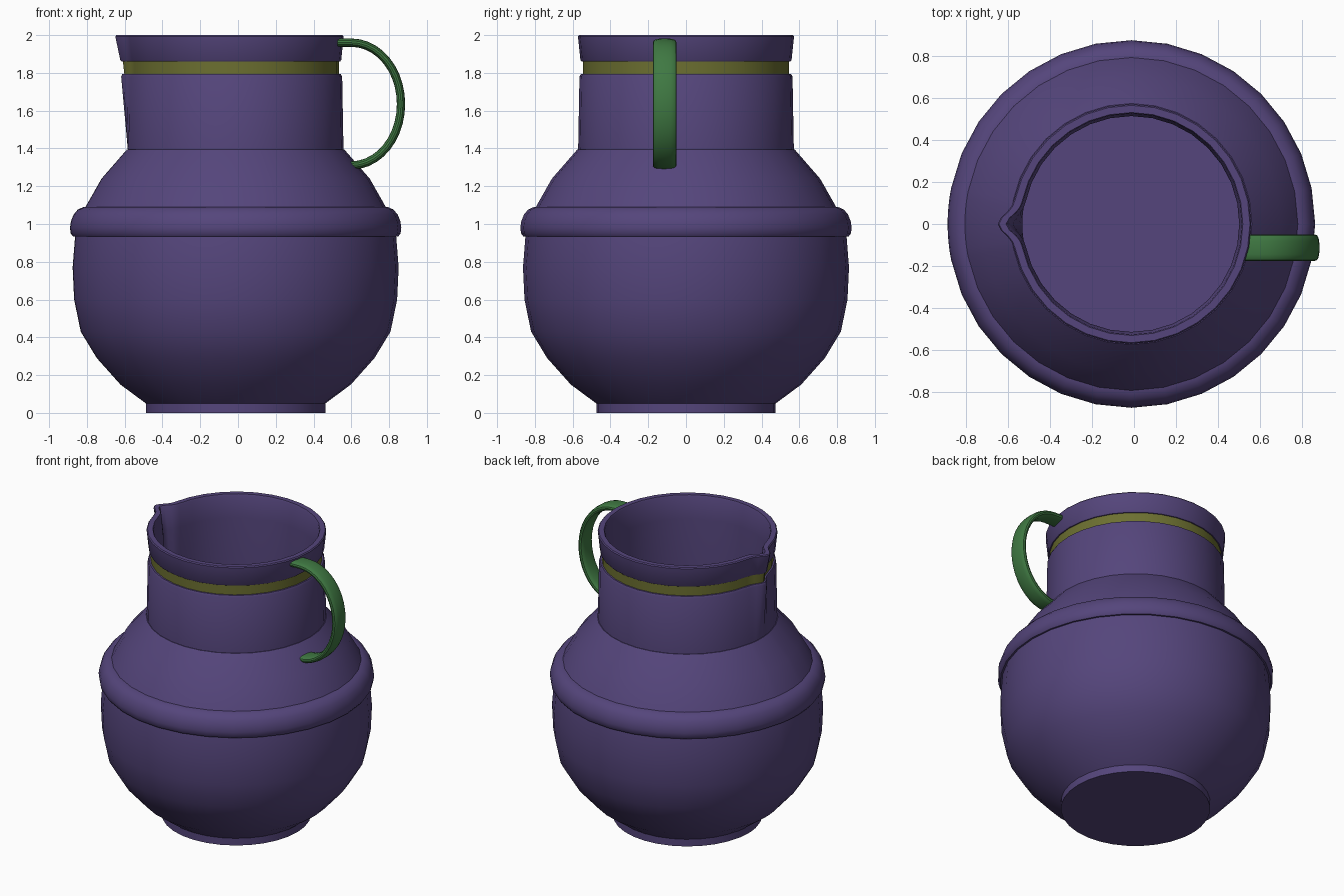
import bpy, bmesh, math

if "Cube" in bpy.data.objects:
    bpy.data.objects.remove(bpy.data.objects["Cube"])

CX = -0.0125  # jug axis


def material(name, rgb):
    m = bpy.data.materials.new(name)
    m.diffuse_color = (*rgb, 1)
    m.use_nodes = True
    m.node_tree.nodes["Principled BSDF"].inputs["Base Color"].default_value = m.diffuse_color
    return m


def finish(name, bm, mat):
    bmesh.ops.recalc_face_normals(bm, faces=bm.faces)
    me = bpy.data.meshes.new(name)
    bm.to_mesh(me)
    bm.free()
    me.materials.append(mat)
    ob = bpy.data.objects.new(name, me)
    bpy.context.collection.objects.link(ob)
    bpy.ops.object.select_all(action='DESELECT')
    ob.select_set(True)
    bpy.context.view_layer.objects.active = ob
    bpy.ops.object.shade_smooth_by_angle(angle=math.radians(32))
    return ob


def skin(bm, rings, closed=False):
    """Bridge successive rings; cap the ends unless the profile is closed."""
    n = len(rings[0])
    rings = [[bm.verts.new(p) for p in r] for r in rings]
    pairs = list(zip(rings, rings[1:]))
    if closed:
        pairs.append((rings[-1], rings[0]))
    else:
        bm.faces.new(rings[0])
        bm.faces.new(rings[-1])
    for a, b in pairs:
        for i in range(n):
            j = (i + 1) % n
            bm.faces.new((a[i], a[j], b[j], b[i]))


# 32 sides, with extra columns around the pouring lip at -x
ANGLES = sorted([i * 11.25 for i in range(32)]
                + [180 + s * a for s in (-1, 1) for a in (2.8, 5.6, 8.4)])


def lathe(name, profile, mat, closed=False):
    rings = []
    for r, z in profile:
        ring = []
        for deg in ANGLES:
            lip = 0.066 * max(0, (z - 1.395) / 0.605)
            rr = r + lip * math.exp(-((deg - 180) / 5.6) ** 2)
            a = math.radians(deg)
            ring.append((CX + rr * math.cos(a), rr * math.sin(a), z))
        rings.append(ring)
    bm = bmesh.new()
    skin(bm, rings, closed)
    return finish(name, bm, mat)


purple = material("purple_glaze", (0.09, 0.06, 0.20))
olive = material("olive_glaze", (0.15, 0.16, 0.03))
green = material("green_glaze", (0.05, 0.19, 0.055))

# Jug: foot, belly, neck, rim, then back down the inside to the floor
lathe("jug_body", [
    (0.475, 0), (0.475, 0.05), (0.61, 0.15), (0.735, 0.29), (0.82, 0.43),
    (0.855, 0.6), (0.863, 0.77), (0.85, 0.935), (0.835, 1.01),
    (0.795, 1.09), (0.71, 1.24), (0.575, 1.395),
    (0.571, 1.395), (0.564, 1.78), (0.557, 1.793), (0.538, 1.793),
    (0.538, 1.86), (0.553, 1.86), (0.559, 1.868), (0.572, 1.993), (0.566, 2.0),
    (0.532, 2.0), (0.527, 1.99), (0.515, 1.84), (0.52, 1.4), (0.66, 1.24),
    (0.75, 1.09), (0.81, 0.9), (0.815, 0.6), (0.775, 0.43), (0.69, 0.29),
    (0.53, 0.12)], purple)

# Raised ring around the shoulder
lathe("shoulder_ring", [
    (0.80, 0.935), (0.862, 0.935), (0.873, 0.95), (0.877, 0.98), (0.872, 1.015),
    (0.858, 1.05), (0.835, 1.077), (0.805, 1.09), (0.785, 1.092)], purple, True)

# Coloured band below the rim
lathe("neck_band", [(0.53, 1.785), (0.546, 1.785), (0.546, 1.868), (0.53, 1.868)],
      olive, True)

# Handle: flattened rounded strap swept along a half ellipse
path = [(0.52, 1.96, 90)]
for i in range(21):
    t = math.radians(90 - 9 * i)
    x, z = 0.6 + 0.263 * math.cos(t), 1.635 + 0.325 * math.sin(t)
    nrm = math.degrees(math.atan2(math.sin(t) / 0.325, math.cos(t) / 0.263))
    path.append((x, z, nrm))
path.append((0.575, 1.31, -90))
rings = []
for x, z, nrm in path:
    a = math.radians(nrm)
    ring = []
    for k in range(16):
        u = math.tau * k / 16
        c, s = math.cos(u), math.sin(u)
        w = 0.0625 * math.copysign(abs(c) ** 0.7, c)
        h = 0.022 * math.copysign(abs(s) ** 0.8, s)
        ring.append((x + h * math.cos(a), -0.113 + w, z + h * math.sin(a)))
    rings.append(ring)
bm = bmesh.new()
skin(bm, rings)
finish("handle", bm, green)
